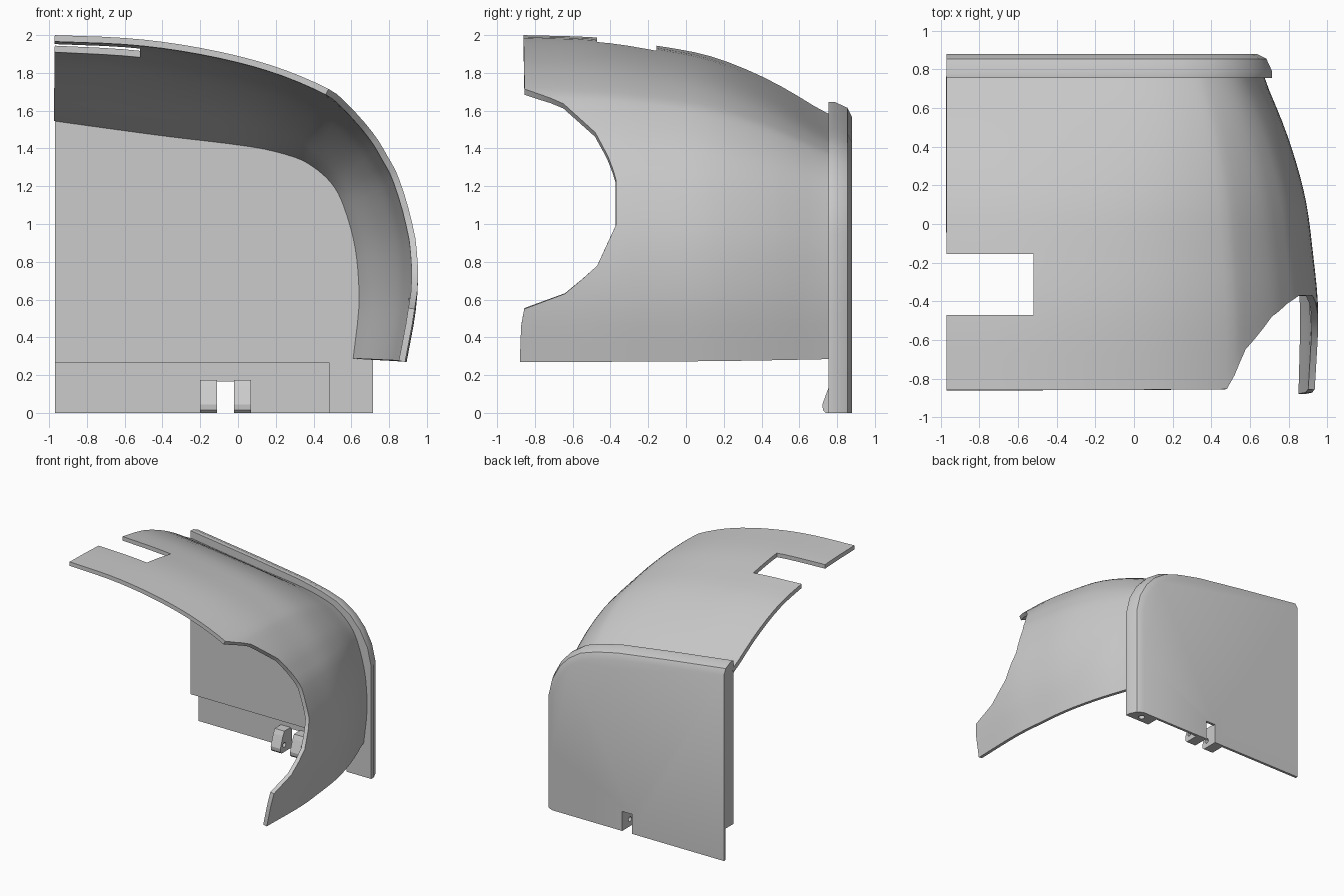
import bpy, bmesh, math
from mathutils import Vector, Matrix

if "Cube" in bpy.data.objects:
    bpy.data.objects.remove(bpy.data.objects["Cube"], do_unlink=True)

grey = bpy.data.materials.new("light grey")
grey.use_nodes = True
grey.diffuse_color = (0.6, 0.6, 0.6, 1)
grey.node_tree.nodes["Principled BSDF"].inputs["Base Color"].default_value = (0.6, 0.6, 0.6, 1)


def finish(name, bm):
    bmesh.ops.recalc_face_normals(bm, faces=bm.faces)
    mesh = bpy.data.meshes.new(name)
    bm.to_mesh(mesh)
    bm.free()
    mesh.materials.append(grey)
    ob = bpy.data.objects.new(name, mesh)
    bpy.context.collection.objects.link(ob)
    return ob


def loft(name, rings):
    """Solid through closed rings of equal length."""
    bm = bmesh.new()
    loops = [[bm.verts.new(p) for p in ring] for ring in rings]
    n = len(loops[0])
    for a, b in zip(loops, loops[1:]):
        for i in range(n):
            j = (i + 1) % n
            bm.faces.new((a[i], a[j], b[j], b[i]))
    bm.faces.new(loops[0])
    bm.faces.new(loops[-1])
    return finish(name, bm)


def box(name, lo, hi):
    rings = [[(x, lo[1], z), (x, hi[1], z), (x, hi[1], hi[2]), (x, lo[1], hi[2])]
             for x, z in ((lo[0], lo[2]), (hi[0], lo[2]))]
    return loft(name, rings)


def rod(name, radius, depth, centre, axis):
    bm = bmesh.new()
    turn = Matrix.Rotation(math.pi / 2, 4, 'Y') if axis == 'X' else Matrix.Identity(4)
    bmesh.ops.create_cone(bm, cap_ends=True, segments=16, radius1=radius, radius2=radius,
                          depth=depth, matrix=Matrix.Translation(centre) @ turn)
    return finish(name, bm)


def activate(ob):
    bpy.ops.object.select_all(action='DESELECT')
    ob.select_set(True)
    bpy.context.view_layer.objects.active = ob


def cut(ob, cutter):
    m = ob.modifiers.new("cut", 'BOOLEAN')
    m.operation, m.solver, m.object = 'DIFFERENCE', 'EXACT', cutter
    activate(ob)
    bpy.ops.object.modifier_apply(modifier=m.name)
    bpy.data.objects.remove(cutter, do_unlink=True)


def smooth(ob, angle=30):
    activate(ob)
    bpy.ops.object.shade_smooth_by_angle(angle=math.radians(angle))


def lookup(table, t):
    """Piecewise linear value from (key, value) pairs with rising keys."""
    if t <= table[0][0]:
        return table[0][1]
    for (a, va), (b, vb) in zip(table, table[1:]):
        if t <= b:
            return va + (vb - va) * (t - a) / (b - a)
    return table[-1][1]


def spline(points, steps):
    """Smooth curve through the points."""
    p = [Vector(q) for q in points]
    p = [2 * p[0] - p[1]] + p + [2 * p[-1] - p[-2]]
    out = []
    for i in range(1, len(p) - 2):
        a, b, c, d = p[i - 1:i + 3]
        for k in range(steps):
            t = k / steps
            out.append(0.5 * (2 * b + (c - a) * t + (2 * a - 5 * b + 4 * c - d) * t ** 2
                              + (3 * b - a - 3 * c + d) * t ** 3))
    return out + [p[-2]]


# Curved shell: front section blends into the smaller back section
front = spline([(-.97, 2.0), (-.6, 1.985), (-.3, 1.95), (0, 1.89), (.25, 1.815),
                (.48, 1.715), (.58, 1.64), (.72, 1.49), (.8, 1.37), (.87, 1.24),
                (.94, 1.0), (.965, .78), (.955, .55), (.905, .27)], 3)
back = spline([(-.97, 1.575), (-.65, 1.53), (-.35, 1.49), (-.05, 1.455), (.15, 1.425),
               (.3, 1.385), (.38, 1.35), (.47, 1.285), (.54, 1.205), (.59, 1.1),
               (.64, .93), (.665, .76), (.67, .55), (.64, .285)], 3)
blend = spline([(-.87, 0), (-.47, .03), (-.16, .13), (.14, .27), (.45, .57), (.76, 1)], 4)
# Front edge, swept back around the side opening, by height
edge = [(.27, -.88), (.545, -.87), (.635, -.63), (.78, -.47), (1.0, -.37), (1.25, -.37),
        (1.36, -.41), (1.49, -.48), (1.65, -.66), (1.715, -.855), (2.0, -.86)]

bm = bmesh.new()
rows = 18
grid = []
for f, b in zip(front, back):
    y0 = lookup(edge, f.y)
    line = []
    for r in range(rows + 1):
        y = y0 + (.77 - y0) * r / rows
        p = f.lerp(b, lookup(blend, y))
        tuck = .04 * max(0, -.37 - y) if f.y < .9 else 0
        line.append(bm.verts.new((p.x - tuck, y, p.y)))
    grid.append(line)
for a, b in zip(grid, grid[1:]):
    for r in range(rows):
        bm.faces.new((a[r], a[r + 1], b[r + 1], b[r]))
shell = finish("curved_shell", bm)
# Make the outside face outwards, then thicken inwards
if shell.data.polygons[0].normal.z < 0:
    shell.data.flip_normals()
m = shell.modifiers.new("thickness", 'SOLIDIFY')
m.thickness, m.offset = .034, -1
activate(shell)
bpy.ops.object.modifier_apply(modifier=m.name)
cut(shell, box("slot_cutter", (-1.2, -.47, 1.6), (-.52, -.155, 2.3)))
smooth(shell)

# Back panel with a rounded rear rim along the top and side
outline = [(-.97, 0), (.715, 0), (.715, .5), (.715, .95), (.68, 1.1), (.61, 1.23), (.52, 1.33),
           (.4, 1.41), (.25, 1.46), (.05, 1.505), (-.4, 1.57), (-.97, 1.645)]


def inset(d):
    pts = [Vector(p) for p in outline]
    out = [pts[0], pts[1] - Vector((d, 0))]
    for a, p, b in zip(pts[1:], pts[2:], pts[3:]):
        t = (b - a).normalized()
        out.append(p + d * Vector((-t.y, t.x)))
    return out + [pts[-1] - Vector((0, d))]


panel = loft("back_panel", [[(p.x, y, p.y) for p in inset(d)]
                            for y, d in ((.755, 0), (.79, 0), (.855, .03), (.88, .08))])
cut(panel, box("recess_cutter", (-1.2, .6, -.1), (.485, .858, .265)))
cut(panel, box("notch_cutter", (-.11, .6, -.1), (-.02, 1, .165)))
cut(panel, rod("pin_hole_cutter", .025, .2, (.6, .81, 0), 'Z'))
smooth(panel, 35)

# Pair of hinge lugs beside the notch
lug = [(.865, 0), (.74, 0), (.725, .015), (.722, .045), (.757, .14), (.775, .175), (.865, .175)]
for name, x in (("right_hinge_lug", -.2), ("left_hinge_lug", -.02)):
    ob = loft(name, [[(x + w, y, z) for y, z in lug] for w in (0, .09)])
    cut(ob, rod("lug_hole_cutter", .02, .3, (x + .045, .775, .06), 'X'))
